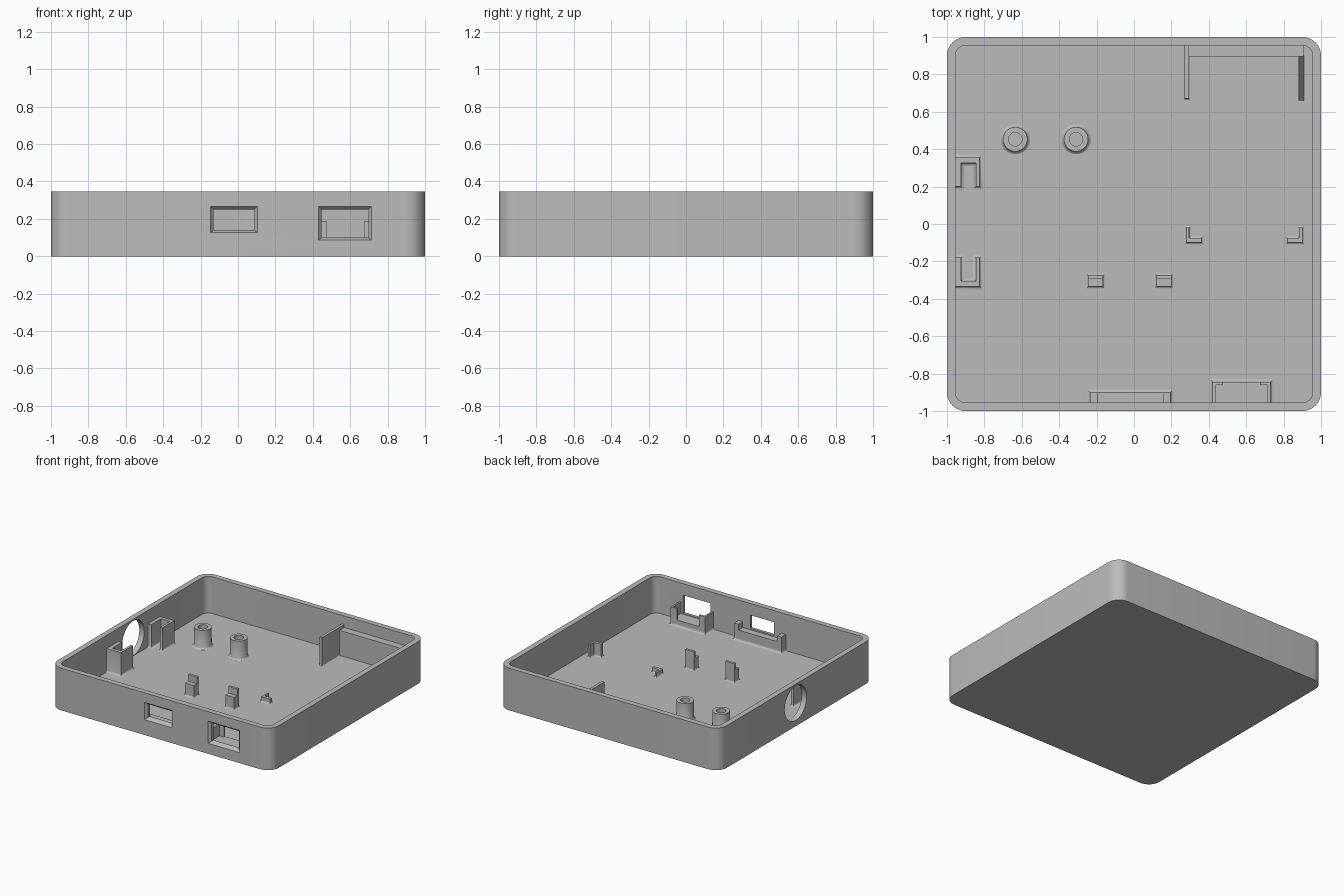
import bpy, bmesh
from math import sin, cos, pi, radians
from mathutils import Vector

cube = bpy.data.objects.get("Cube")
if cube:
    bpy.data.objects.remove(cube, do_unlink=True)

FLOOR, HEIGHT, WALL, FILLET = 0.045, 0.345, 0.045, 0.016
INNER = 1 - WALL

grey = bpy.data.materials.new("plain grey")
grey.use_nodes = True
grey.diffuse_color = (0.5, 0.5, 0.5, 1)
grey.node_tree.nodes["Principled BSDF"].inputs["Base Color"].default_value = (0.5, 0.5, 0.5, 1)


def loft(name, loops):
    """Skin a stack of (2D outline, z) loops of equal length and cap both ends."""
    bm = bmesh.new()
    rings = [[bm.verts.new((p[0], p[1], z)) for p in pts] for pts, z in loops]
    for a, b in zip(rings, rings[1:]):
        for i in range(len(a)):
            j = (i + 1) % len(a)
            bm.faces.new((a[i], a[j], b[j], b[i]))
    bm.faces.new(rings[0][::-1])
    bm.faces.new(rings[-1])
    bmesh.ops.recalc_face_normals(bm, faces=bm.faces)
    mesh = bpy.data.meshes.new(name)
    bm.to_mesh(mesh)
    bm.free()
    mesh.materials.append(grey)
    ob = bpy.data.objects.new(name, mesh)
    bpy.context.collection.objects.link(ob)
    return ob


def smooth(ob):
    bpy.ops.object.select_all(action='DESELECT')
    ob.select_set(True)
    bpy.context.view_layer.objects.active = ob
    bpy.ops.object.shade_smooth_by_angle(angle=radians(35))


def circle(x, y, r, n=40):
    return [(x + r * cos(2 * pi * i / n), y + r * sin(2 * pi * i / n)) for i in range(n)]


def rect(x0, x1, y0, y1):
    return [(x0, y0), (x1, y0), (x1, y1), (x0, y1)]


def rounded_square(half, r, n=10):
    pts = []
    for k, (sx, sy) in enumerate([(1, 1), (-1, 1), (-1, -1), (1, -1)]):
        for i in range(n + 1):
            a = pi / 2 * (k + i / n)
            pts.append((sx * (half - r) + r * cos(a), sy * (half - r) + r * sin(a)))
    return pts


def outset(pts, d):
    """Mitred outward offset of a counter-clockwise outline."""
    out = []
    for i, p in enumerate(pts):
        p = Vector(p)
        e1 = (p - Vector(pts[i - 1])).normalized()
        e2 = (Vector(pts[(i + 1) % len(pts)]) - p).normalized()
        n1, n2 = Vector((e1.y, -e1.x)), Vector((e2.y, -e2.x))
        out.append(p + (n1 + n2) * d / (1 + n1.dot(n2)))
    return out


def rib(name, pts, top, fillet=FILLET):
    """Upright wall standing on the floor with a small fillet round its foot."""
    loops = [(outset(pts, fillet), FLOOR - 0.005)]
    for i in range(4):
        a = pi / 2 * i / 3
        loops.append((outset(pts, fillet * (1 - sin(a))), FLOOR + fillet * (1 - cos(a))))
    return loft(name, loops + [(pts, top)])


def cut(ob, cutter):
    mod = ob.modifiers.new("cut", 'BOOLEAN')
    mod.operation, mod.solver, mod.object = 'DIFFERENCE', 'EXACT', cutter
    bpy.context.view_layer.objects.active = ob
    bpy.ops.object.modifier_apply(modifier=mod.name)
    bpy.data.objects.remove(cutter, do_unlink=True)


# Tray shell
outer, inner = rounded_square(1, 0.1), rounded_square(INNER, 0.055)
tray = loft("tray", [(outer, 0), (outer, HEIGHT), (inner, HEIGHT), (inner, FLOOR)])


# Front windows, flared outwards; the cutter is lofted upwards then tipped to face forwards
def window(x0, x1, z0, z1):
    hole, flare = rect(x0, x1, z0, z1), rect(x0 - 0.017, x1 + 0.017, z0 - 0.014, z1 + 0.017)
    cutter = loft("window_cutter", [(hole, 0.9), (hole, 0.98), (flare, 1.0), (flare, 1.05)])
    cutter.rotation_euler.x = pi / 2
    cut(tray, cutter)


window(-0.13, 0.087, 0.14, 0.25)
window(0.447, 0.697, 0.10, 0.25)

# Round side opening
plug = loft("opening_cutter", [(circle(0, 0, 0.142, 64), -1.1), (circle(0, 0, 0.142, 64), -0.9)])
plug.rotation_euler.y = pi / 2
plug.location = (0, 0.01, 0.19)
cut(tray, plug)
smooth(tray)

# Hollow screw posts
for n, x in enumerate((-0.635, -0.31)):
    shape = [(0.08, 0.042), (0.08, 0.045), (0.071, 0.05), (0.066, 0.06), (0.065, 0.2),
             (0.036, 0.2), (0.036, 0.05)]
    smooth(loft(f"screw_post_{n + 1}", [(circle(x, 0.453, r), z) for r, z in shape]))

# Slotted holders either side of the round opening
for name, s in (("back", 1), ("front", -1)):
    pts = [(-0.97, 0.2), (-0.925, 0.2), (-0.925, 0.325), (-0.845, 0.325), (-0.845, 0.2),
           (-0.825, 0.2), (-0.825, 0.355), (-0.97, 0.355)]
    pts = [(x, 0.01 + s * (y - 0.01)) for x, y in pts][::s]
    smooth(rib(f"{name}_slot_holder", pts, 0.237))

# Bracket behind the small window
rib("small_window_sill", rect(-0.235, 0.195, -0.97, -0.9), 0.13)
for side, x0, x1 in (("right", -0.235, -0.195), ("left", 0.155, 0.195)):
    rib(f"small_window_{side}_stop", rect(x0, x1, -0.97, -0.9), 0.178)

# Bracket behind the large window: low shelf, side walls and short returns
rib("large_window_shelf", rect(0.42, 0.73, -0.97, -0.845), 0.095)
for name, s in (("right", -1), ("left", 1)):
    pts = [(0.14, -0.97), (0.155, -0.97), (0.155, -0.845), (0.1, -0.845), (0.1, -0.86),
           (0.14, -0.86)]
    pts = [(0.575 + s * x, y) for x, y in pts][::s]
    rib(f"large_window_{name}_guide", pts, 0.188)

# Corner stops in the middle of the floor
for name, s, top in (("right", -1, 0.085), ("left", 1, 0.15)):
    pts = [(0.23, -0.1), (0.31, -0.1), (0.31, -0.02), (0.295, -0.02), (0.295, -0.075),
           (0.23, -0.075)]
    pts = [(0.59 + s * x, y) for x, y in pts][::s]
    rib(f"{name}_corner_stop", pts, top, 0.01)

# Stepped board clips: tall back with a lower front shelf
for name, x in (("right", -0.205), ("left", 0.16)):
    rib(f"{name}_clip_shelf", rect(x - 0.04, x + 0.04, -0.335, -0.275), 0.145, 0.01)
    rib(f"{name}_clip_back", rect(x - 0.04, x + 0.04, -0.295, -0.275), 0.2, 0.01)

# Back corner bay: tall wall, ledge along the back and a sloped wall
rib("bay_wall", rect(0.27, 0.293, 0.67, 0.97), 0.275, 0.006)
loft("bay_ledge", [(rect(0.28, 0.905, 0.895, 0.97), z) for z in (0.04, 0.25)])
loft("bay_slope", [(rect(0.88, 0.91, 0.66, 0.9), 0.04), (rect(0.88, 0.883, 0.66, 0.9), 0.18)])
